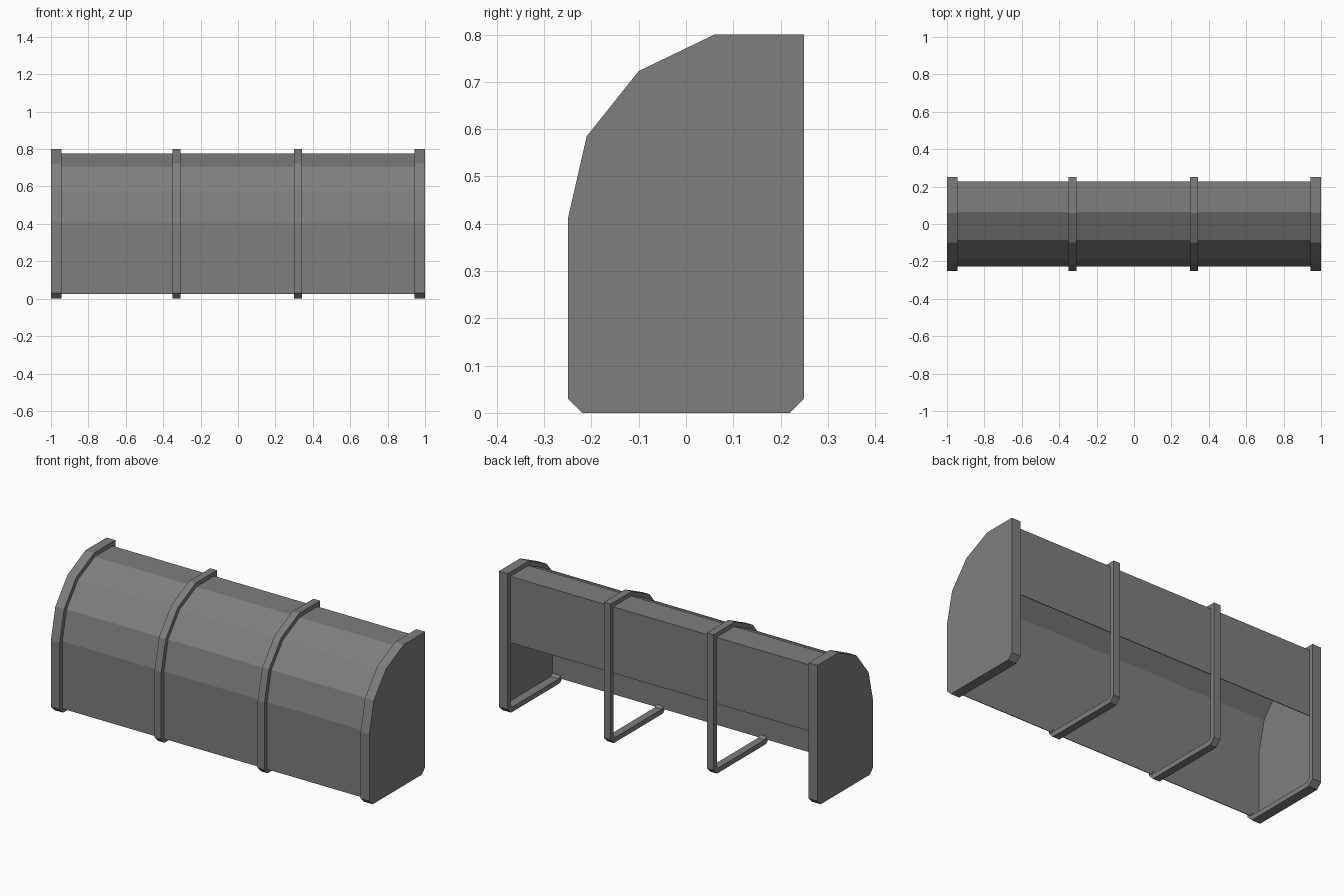
import bpy, bmesh
from mathutils import Vector

cube = bpy.data.objects.get("Cube")
if cube:
    bpy.data.objects.remove(cube, do_unlink=True)

grey = bpy.data.materials.new("mid_grey")
grey.use_nodes = True
colour = (0.21, 0.21, 0.21, 1)
grey.diffuse_color = colour
grey.node_tree.nodes["Principled BSDF"].inputs["Base Color"].default_value = colour

# Outer side profile (y, z), from the lower front, over the top, down the back
OUTER = [Vector(p) for p in (
    (-0.25, 0.03), (-0.25, 0.41), (-0.21, 0.585), (-0.10, 0.723),
    (0.06, 0.80), (0.25, 0.80), (0.25, 0.03), (0.22, 0), (-0.22, 0))]


def offset(profile, dist):
    """Move every side of a clockwise profile inward by dist."""
    result = []
    for i, p in enumerate(profile):
        d1 = (p - profile[i - 1]).normalized()
        d2 = (profile[(i + 1) % len(profile)] - p).normalized()
        n1, n2 = Vector((d1.y, -d1.x)), Vector((d2.y, -d2.x))
        result.append(p + (n1 + n2) * dist / (1 + n1.dot(n2)))
    return result


def loft(name, sections, closed=False):
    """Bridge (x, profile) sections; close into a ring or cap both ends."""
    bm = bmesh.new()
    loops = [[bm.verts.new((x, p.x, p.y)) for p in prof] for x, prof in sections]
    pairs = list(zip(loops, loops[1:]))
    if closed:
        pairs.append((loops[-1], loops[0]))
    else:
        bm.faces.new(loops[0])
        bm.faces.new(loops[-1])
    for a, b in pairs:
        for i in range(len(a)):
            bm.faces.new((a[i - 1], a[i], b[i], b[i - 1]))
    bmesh.ops.recalc_face_normals(bm, faces=bm.faces)
    mesh = bpy.data.meshes.new(name)
    bm.to_mesh(mesh)
    bm.free()
    mesh.materials.append(grey)
    obj = bpy.data.objects.new(name, mesh)
    bpy.context.collection.objects.link(obj)
    return obj


INNER = offset(OUTER, 0.028)

# End panels: solid wall with a raised rim facing inward
for side, s in (("right", -1), ("left", 1)):
    loft(side + "_end_panel",
         [(s, OUTER), (s * 0.945, OUTER), (s * 0.945, INNER), (s * 0.995, INNER)])

# Middle frames: open hoops around the cover
for side, x in (("right", -0.328), ("left", 0.32)):
    a, b = x - 0.021, x + 0.021
    loft(side + "_frame_hoop",
         [(a, OUTER), (b, OUTER), (b, INNER), (a, INNER)], closed=True)


# Cover: thin bent sheet, full height in front and half height at the back
def sheet_path(dist):
    pts = offset(OUTER, dist)
    return [Vector((pts[0].x, 0.025))] + pts[1:6] + [Vector((pts[6].x, 0.40))]


sheet = sheet_path(0.024) + sheet_path(0.028)[::-1]
loft("cover_sheet", [(-0.996, sheet), (0.996, sheet)])
